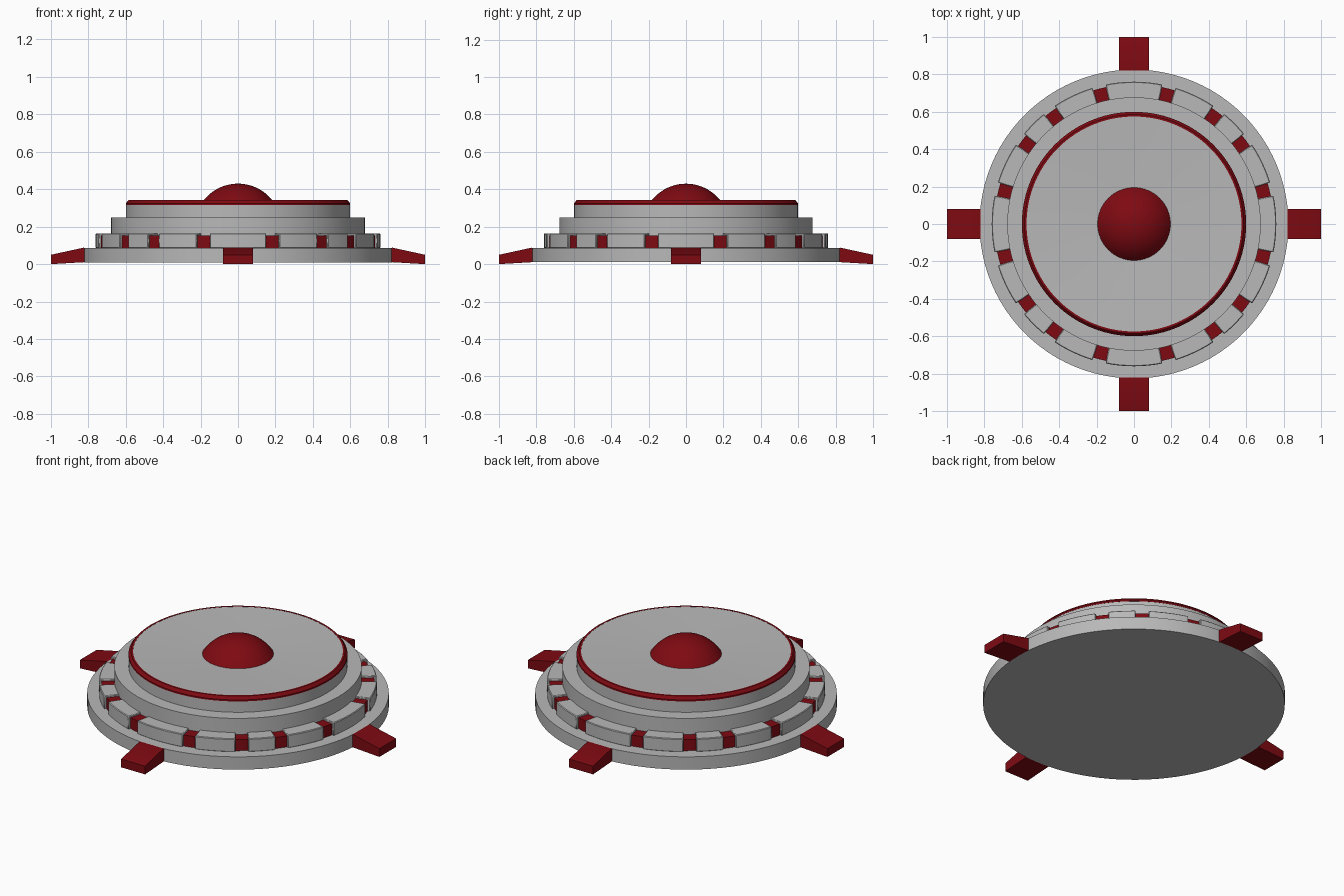
import bpy, bmesh
from math import sin, cos, radians, sqrt, pi

if "Cube" in bpy.data.objects:
    bpy.data.objects.remove(bpy.data.objects["Cube"])


def material(name, color):
    m = bpy.data.materials.new(name)
    m.diffuse_color = color
    m.use_nodes = True
    m.node_tree.nodes["Principled BSDF"].inputs["Base Color"].default_value = m.diffuse_color
    return m


red = material("dark_red", (0.21, 0.003, 0.006, 1))
grey = material("mid_grey", (0.48, 0.48, 0.48, 1))


def finish(name, bm, mat, bevel=0.0):
    bmesh.ops.remove_doubles(bm, verts=bm.verts, dist=1e-5)
    bmesh.ops.recalc_face_normals(bm, faces=bm.faces)
    me = bpy.data.meshes.new(name)
    bm.to_mesh(me)
    bm.free()
    ob = bpy.data.objects.new(name, me)
    bpy.context.collection.objects.link(ob)
    me.materials.append(mat)
    bpy.ops.object.select_all(action='DESELECT')
    ob.select_set(True)
    bpy.context.view_layer.objects.active = ob
    bpy.ops.object.shade_smooth_by_angle(angle=radians(25))
    if bevel:
        m = ob.modifiers.new("soft_edges", 'BEVEL')
        m.width, m.segments, m.limit_method = bevel, 1, 'ANGLE'
    return ob


def lathe(name, profile, mat, closed=False, steps=96):
    """Spin (radius, z) points around the z axis."""
    bm = bmesh.new()
    vs = [bm.verts.new((r, 0, z)) for r, z in profile]
    es = [bm.edges.new(p) for p in zip(vs, vs[1:])]
    if closed:
        es.append(bm.edges.new((vs[-1], vs[0])))
    bmesh.ops.spin(bm, geom=vs + es, cent=(0, 0, 0), axis=(0, 0, 1),
                   angle=2 * pi, steps=steps, use_merge=True)
    return finish(name, bm, mat)


def sector(name, a0, a1, r0, r1, z0, z1, steps, mat, bevel=0.0):
    """Curved block between two angles (degrees)."""
    bm = bmesh.new()
    angs = [radians(a0 + (a1 - a0) * i / steps) for i in range(steps + 1)]
    pts = [(r1 * cos(a), r1 * sin(a), z0) for a in angs]
    pts += [(r0 * cos(a), r0 * sin(a), z0) for a in reversed(angs)]
    face = bm.faces.new([bm.verts.new(p) for p in pts])
    ext = bmesh.ops.extrude_face_region(bm, geom=[face])
    top = [v for v in ext["geom"] if isinstance(v, bmesh.types.BMVert)]
    bmesh.ops.translate(bm, verts=top, vec=(0, 0, z1 - z0))
    return finish(name, bm, mat, bevel)


# stepped body with a slightly dished top
lathe("stepped_body", [(0, 0.01), (0.825, 0.01), (0.825, 0.087),
                       (0.677, 0.087), (0.677, 0.25),
                       (0.598, 0.25), (0.598, 0.318), (0.574, 0.341),
                       (0.19, 0.325), (0, 0.32)], grey)

# red rim around the top
lathe("top_rim", [(0.599, 0.316), (0.599, 0.325), (0.585, 0.342),
                  (0.574, 0.342), (0.574, 0.316)], red, closed=True)

# central dome: spherical cap
R, top = 0.233, 0.43
dome = []
for i in range(13):
    r = 0.195 * (1 - i / 12)
    dome.append((r, top - R + sqrt(R * R - r * r)))
lathe("dome", dome, red, steps=64)

# ring of curved blocks with red inserts in the gaps
half = 2.7
gaps = [q + a for q in (0, 90, 180, 270) for a in (14.2, 36.6, 53.4, 75.8)]
for i, g in enumerate(gaps):
    nxt = gaps[(i + 1) % 16] + (360 if i == 15 else 0)
    sector(f"ring_block_{i}", g + half, nxt - half, 0.67, 0.76,
           0.085, 0.165, 8, grey, bevel=0.004)
    sector(f"ring_insert_{i}", g - half, g + half, 0.67, 0.746,
           0.085, 0.154, 2, red)

# four sloping feet
for i in range(4):
    bm = bmesh.new()
    side = [(0.815, 0.011), (1.0, 0.0), (1.0, 0.05), (0.825, 0.088), (0.815, 0.086)]
    face = bm.faces.new([bm.verts.new((x, -0.08, z)) for x, z in side])
    ext = bmesh.ops.extrude_face_region(bm, geom=[face])
    bmesh.ops.translate(bm, vec=(0, 0.16, 0), verts=[
        v for v in ext["geom"] if isinstance(v, bmesh.types.BMVert)])
    foot = finish(f"foot_{i}", bm, red)
    foot.rotation_euler.z = i * pi / 2
